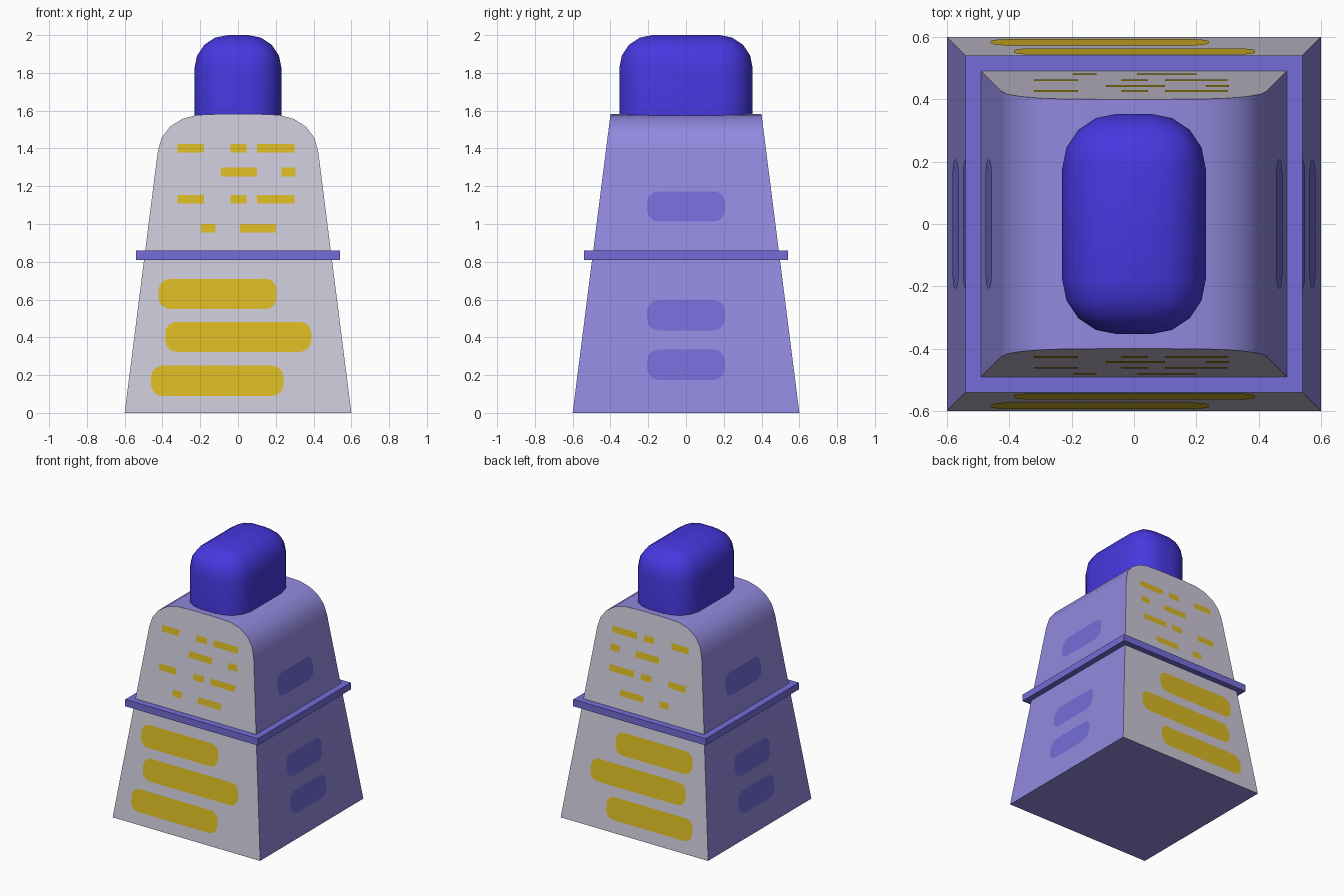
import bpy, bmesh, math
from mathutils import Vector

if "Cube" in bpy.data.objects:
    bpy.data.objects.remove(bpy.data.objects["Cube"])


def lin(c):
    c /= 255
    return c / 12.92 if c <= 0.04045 else ((c + 0.055) / 1.055) ** 2.4


def mat(name, rgb):
    m = bpy.data.materials.new(name)
    m.diffuse_color = (*[lin(c) for c in rgb], 1)
    m.use_nodes = True
    m.node_tree.nodes["Principled BSDF"].inputs["Base Color"].default_value = m.diffuse_color
    return m


GREY = mat("pale grey", (204, 200, 216))
LILAC = mat("lilac", (146, 137, 222))
VIOLET = mat("violet", (117, 108, 216))
BLUE = mat("deep blue", (70, 56, 224))
GOLD = mat("gold", (217, 185, 35))

SLOPE = 0.2 / 1.58


def half(z):
    return 0.6 - SLOPE * z


def finish(name, bm, mats, smooth=False):
    me = bpy.data.meshes.new(name)
    bm.to_mesh(me)
    bm.free()
    ob = bpy.data.objects.new(name, me)
    bpy.context.collection.objects.link(ob)
    for m in mats:
        me.materials.append(m)
    if smooth:
        bpy.ops.object.select_all(action='DESELECT')
        ob.select_set(True)
        bpy.context.view_layer.objects.active = ob
        bpy.ops.object.shade_smooth_by_angle(angle=math.radians(35))
    return ob


def box(bm, hx, hy, z0, z1):
    verts = bmesh.ops.create_cube(bm, size=1)['verts']
    for v in verts:
        v.co = Vector((v.co.x * 2 * hx, v.co.y * 2 * hy, z0 if v.co.z < 0 else z1))


# Tapered body: arched profile, leaning front and back faces
right = [(half(0), 0), (half(1.38), 1.38), (0.405, 1.455), (0.362, 1.513),
         (0.298, 1.555), (0.22, 1.577), (0.1, 1.582)]
profile = right + [(-x, z) for x, z in reversed(right)]
bm = bmesh.new()
front = [bm.verts.new((x, -half(z), z)) for x, z in profile]
back = [bm.verts.new((x, half(z), z)) for x, z in profile]
bm.faces.new(front).material_index = 1
bm.faces.new(back[::-1]).material_index = 1
n = len(profile)
for i in range(n):
    j = (i + 1) % n
    bm.faces.new((front[i], back[i], back[j], front[j]))
bmesh.ops.recalc_face_normals(bm, faces=bm.faces[:])
finish("body", bm, [LILAC, GREY], True)

# Projecting band around the waist
bm = bmesh.new()
box(bm, 0.54, 0.54, 0.81, 0.86)
finish("waist_band", bm, [VIOLET])

# Rounded cap, flat underneath
bm = bmesh.new()
box(bm, 0.23, 0.353, 1.56, 2.0)
edges = [e for e in bm.edges if max(v.co.z for v in e.verts) > 1.9]
bmesh.ops.bevel(bm, geom=edges, offset=0.175, segments=4, profile=0.5,
                affect='EDGES', clamp_overlap=True)
bmesh.ops.recalc_face_normals(bm, faces=bm.faces[:])
finish("cap", bm, [BLUE], True)


# Painted panels lying just off the sloping faces
def outline(u0, u1, z0, z1, r):
    if r == 0:
        return [(u0, z0), (u1, z0), (u1, z1), (u0, z1)]
    pts = []
    for cu, cz, a0 in ((u1 - r, z0 + r, -90), (u1 - r, z1 - r, 0),
                       (u0 + r, z1 - r, 90), (u0 + r, z0 + r, 180)):
        for k in range(5):
            a = math.radians(a0 + 22.5 * k)
            pts.append((cu + r * math.cos(a), cz + r * math.sin(a)))
    return pts


def panels(name, rects, r, material, axis):
    bm = bmesh.new()
    for s in (-1, 1):
        for rect in rects:
            vs = []
            for u, z in outline(*rect, r):
                d = s * (half(z) + 0.004)
                vs.append(bm.verts.new((u, d, z) if axis == 'y' else (d, u, z)))
            f = bm.faces.new(vs)
            f.normal_update()
            if (f.normal.y if axis == 'y' else f.normal.x) * s < 0:
                f.normal_flip()
    finish(name, bm, [material])


wide = [(-0.32, -0.18), (-0.04, 0.045), (0.1, 0.3)]
rows = [(1.378, wide), (1.252, [(-0.09, 0.1), (0.23, 0.305)]),
        (1.108, wide), (0.955, [(-0.195, -0.12), (0.01, 0.2)])]
panels("small_dashes", [(a, b, z, z + 0.046) for z, row in rows for a, b in row],
       0, GOLD, 'y')
panels("large_bars", [(-0.42, 0.205, 0.55, 0.71), (-0.385, 0.388, 0.323, 0.482),
                      (-0.46, 0.24, 0.09, 0.25)], 0.06, GOLD, 'y')
panels("side_patches", [(-0.206, 0.206, z, z + 0.16) for z in (1.013, 0.437, 0.175)],
       0.06, VIOLET, 'x')
